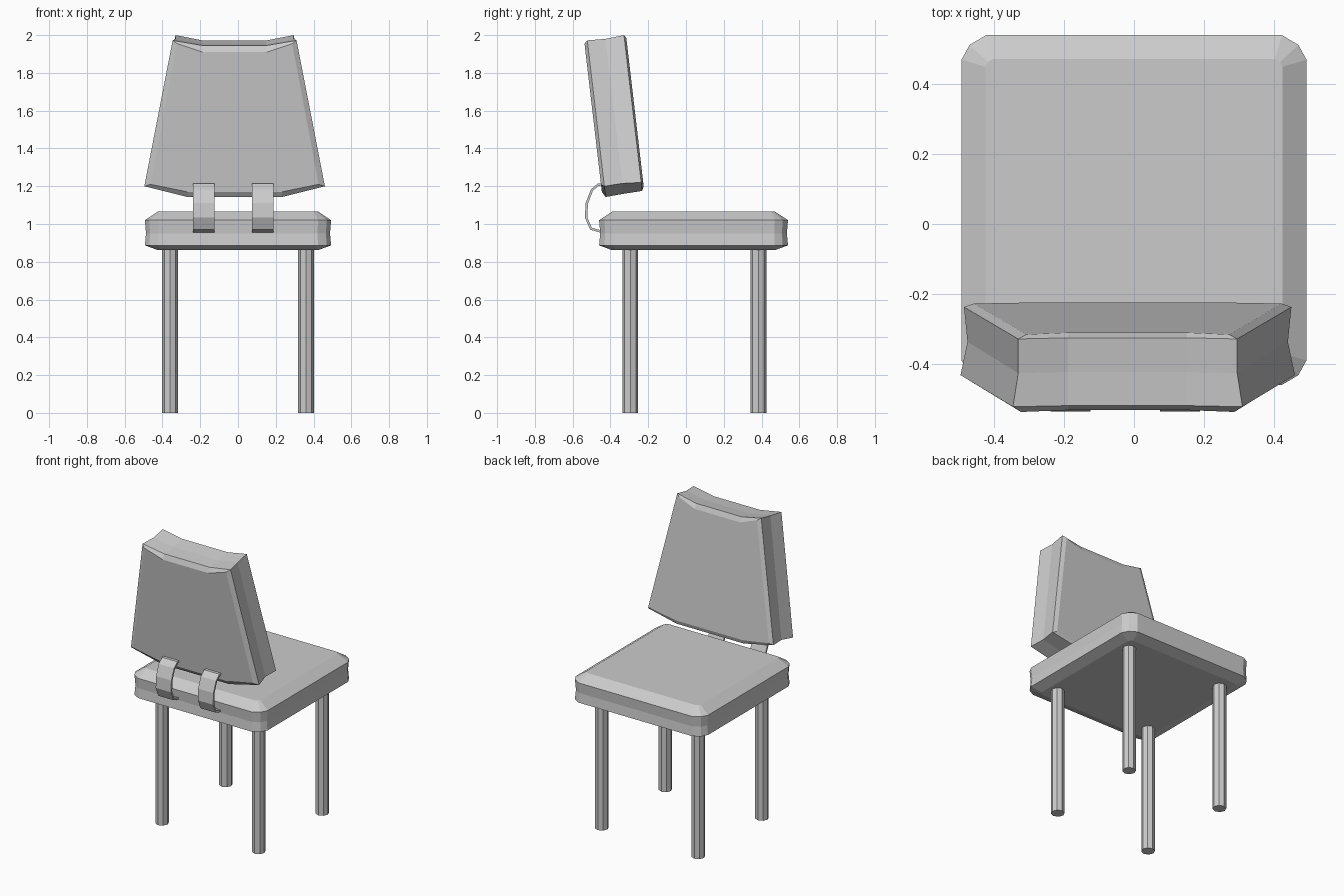
import bpy
import bmesh

if "Cube" in bpy.data.objects:
    bpy.data.objects.remove(bpy.data.objects["Cube"], do_unlink=True)

grey = bpy.data.materials.new("plain grey")
grey.use_nodes = True
grey.diffuse_color = (0.6, 0.6, 0.6, 1)
grey.node_tree.nodes["Principled BSDF"].inputs["Base Color"].default_value = grey.diffuse_color


def finish(name, bm):
    bmesh.ops.recalc_face_normals(bm, faces=bm.faces)
    mesh = bpy.data.meshes.new(name)
    bm.to_mesh(mesh)
    bm.free()
    mesh.materials.append(grey)
    obj = bpy.data.objects.new(name, mesh)
    bpy.context.collection.objects.link(obj)
    return obj


def loft(name, rings):
    """Skin closed rings of equal length and cap both ends."""
    bm = bmesh.new()
    loops = [[bm.verts.new(p) for p in ring] for ring in rings]
    n = len(loops[0])
    for a, b in zip(loops, loops[1:]):
        for i in range(n):
            j = (i + 1) % n
            bm.faces.new((a[i], a[j], b[j], b[i]))
    bm.faces.new(loops[0])
    bm.faces.new(loops[-1])
    return finish(name, bm)


# Seat cushion: bevelled square outline, chamfered above and below
def seat_ring(z, inset):
    hx, hy, c = 0.493 - inset, 0.5 - inset, 0.07 - inset * 0.7
    corner = [(0, c), (c * 0.33, c * 0.4), (c, 0)]
    ring = []
    for sx, sy in ((1, 1), (-1, 1), (-1, -1), (1, -1)):
        pts = corner if sx * sy < 0 else corner[::-1]
        pts = pts[::-1] if sx * sy > 0 else pts
        pts = [(sx * (hx - dx), sy * (hy - dy) + 0.04, z) for dx, dy in pts]
        ring += pts if sx * sy > 0 else pts[::-1]
    return ring


loft("seat", [seat_ring(z, inset) for z, inset in
              ((0.862, 0.068), (0.887, 0), (0.95, 0.006), (1.02, 0), (1.065, 0.068))])


# Backrest: tapered, leaning slab with a dipped top and a bowed bottom
def back_ring(y, top_x, base_x, top, dip, base, bow):
    half = [(0.25, bow), (base_x, base), (top_x, top), (0.17, dip)]
    outline = half + [(-x, z) for x, z in reversed(half)]
    return [(x - 0.018, y - 0.117 * (z - 1.2), z) for x, z in outline]


loft("backrest", [
    back_ring(-0.449, 0.305, 0.445, 1.955, 1.91, 1.21, 1.17),
    back_ring(-0.432, 0.328, 0.478, 1.972, 1.945, 1.20, 1.143),
    back_ring(-0.335, 0.313, 0.458, 1.98, 1.955, 1.215, 1.16),
    back_ring(-0.235, 0.313, 0.468, 2.0, 1.972, 1.22, 1.175),
    back_ring(-0.224, 0.290, 0.440, 1.985, 1.94, 1.23, 1.20),
])

# Legs: eight-sided posts
for side, x in (("right", -0.36), ("left", 0.36)):
    for end, y in (("front", -0.295), ("rear", 0.383)):
        bm = bmesh.new()
        bmesh.ops.create_cone(bm, cap_ends=True, segments=8, radius1=0.042,
                              radius2=0.042, depth=0.87)
        bmesh.ops.translate(bm, verts=bm.verts, vec=(x, y, 0.435))
        finish(f"{end}_{side}_leg", bm)

# Brackets: bent straps joining the seat to the backrest
strap = [(-0.44, 1.21), (-0.465, 1.208), (-0.498, 1.18), (-0.525, 1.11),
         (-0.529, 1.035), (-0.503, 0.975), (-0.45, 0.96)]
for side, x in (("right", -0.182), ("left", 0.132)):
    bm = bmesh.new()
    pairs = [[bm.verts.new((x + d, y, z)) for d in (-0.057, 0.057)] for y, z in strap]
    for (a, b), (c, d) in zip(pairs, pairs[1:]):
        bm.faces.new((a, b, d, c))
    obj = finish(f"{side}_bracket", bm)
    solid = obj.modifiers.new("thickness", 'SOLIDIFY')
    solid.thickness = 0.013
    solid.offset = 0
